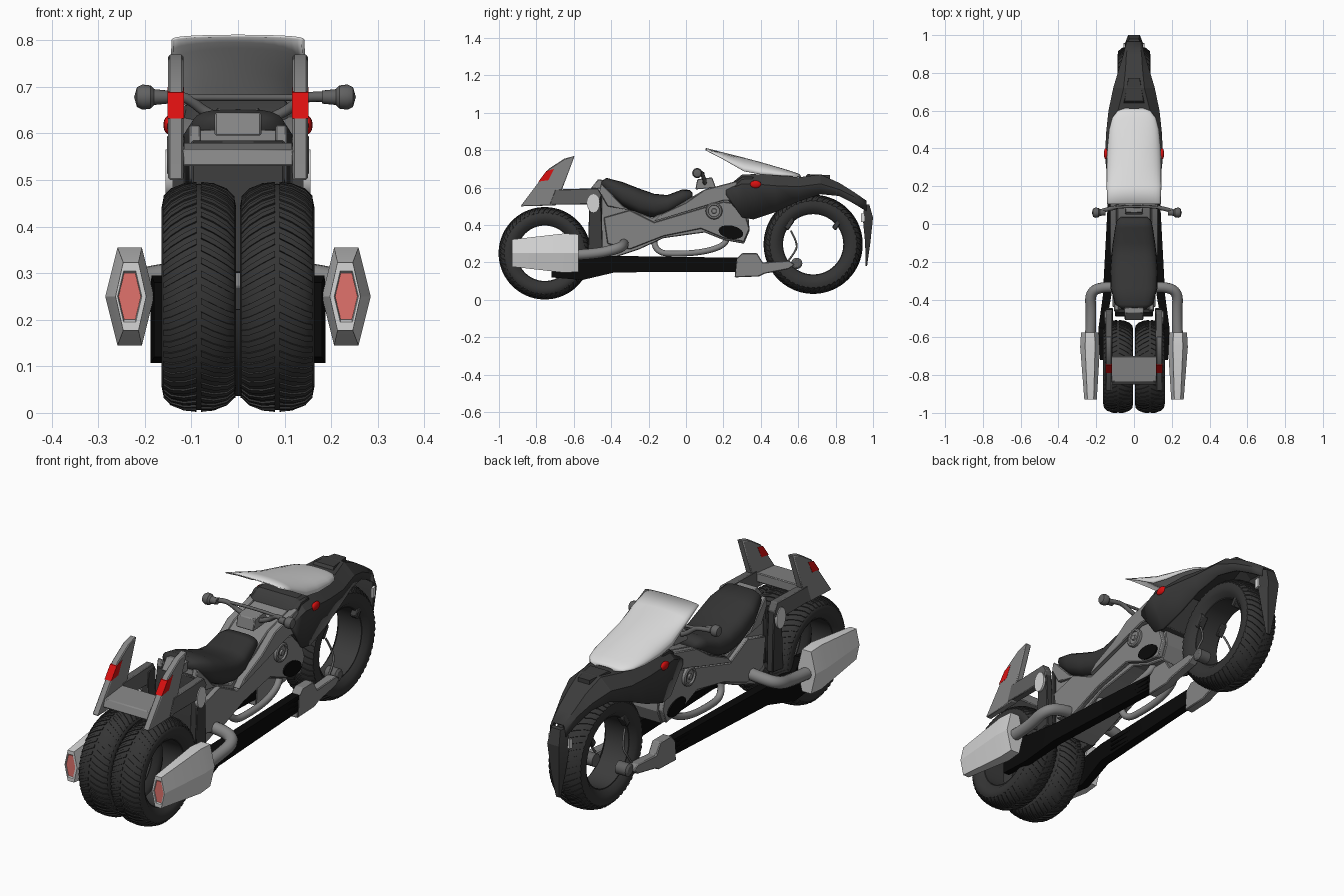
import bpy, bmesh, math
from mathutils import Vector

if "Cube" in bpy.data.objects:
    bpy.data.objects.remove(bpy.data.objects["Cube"])

def material(name, r, g=None, b=None):
    m = bpy.data.materials.new(name)
    m.diffuse_color = (r, r if g is None else g, r if b is None else b, 1)
    m.use_nodes = True
    m.node_tree.nodes["Principled BSDF"].inputs["Base Color"].default_value = m.diffuse_color
    return m

TYRE = material("tyre_black", 0.035)
FAIR = material("fairing_charcoal", 0.045)
SEAT = material("seat_dark", 0.035)
FRAME = material("frame_grey", 0.235)
DARK = material("dark_metal", 0.12)
BLACK = material("black", 0.003)
STEEL = material("muffler_silver", 0.66)
SCREEN = material("screen_pale", 0.72)
RED = material("red", 0.7, 0.005, 0.005)
LAMP = material("lamp_pink", 0.75, 0.17, 0.15)

def finish(name, bm, mat, angle=35, bevel=0):
    bmesh.ops.remove_doubles(bm, verts=bm.verts, dist=1e-5)
    bmesh.ops.recalc_face_normals(bm, faces=bm.faces)
    me = bpy.data.meshes.new(name)
    bm.to_mesh(me)
    bm.free()
    me.materials.append(mat)
    me.shade_smooth()
    me.set_sharp_from_angle(angle=math.radians(angle))
    ob = bpy.data.objects.new(name, me)
    bpy.context.collection.objects.link(ob)
    if bevel:
        b = ob.modifiers.new("bevel", 'BEVEL')
        b.width, b.segments, b.limit_method = bevel, 1, 'ANGLE'
    return ob

def skin(bm, rings, closed=True, caps=True):
    """Join rings of points into a lofted skin."""
    vs = [[bm.verts.new(p) for p in r] for r in rings]
    n = len(vs[0])
    for a, b in zip(vs, vs[1:]):
        for i in range(n if closed else n - 1):
            j = (i + 1) % n
            bm.faces.new((a[i], a[j], b[j], b[i]))
    if caps:
        bm.faces.new(vs[0])
        bm.faces.new(vs[-1])

def loft(name, rings, mat, mirror=False, closed=True, caps=True, angle=35):
    bm = bmesh.new()
    for s in ((1, -1) if mirror else (1,)):
        skin(bm, [[(s * p[0], p[1], p[2]) for p in r] for r in rings], closed, caps)
    return finish(name, bm, mat, angle)

def prism(name, pts, x0, x1, mat, mirror=True, bevel=0.004):
    """Side outline (y, z) pulled out between x0 and x1."""
    bm = bmesh.new()
    for s in ((1, -1) if mirror else (1,)):
        skin(bm, [[(s * x, y, z) for y, z in pts] for x in (x0, x1)])
    return finish(name, bm, mat, 25, bevel)

def lathe(name, prof, cy, cz, mat, mirror=False, seg=56):
    """Profile (x, radius) spun round a crosswise axis."""
    bm = bmesh.new()
    for s in ((1, -1) if mirror else (1,)):
        rings = []
        for i in range(seg + 1):
            a = 2 * math.pi * i / seg
            rings.append([(s * x, cy + r * math.cos(a), cz + r * math.sin(a)) for x, r in prof])
        skin(bm, rings, True, False)
    return finish(name, bm, mat)

def tube(name, pts, r, mat, mirror=True):
    bm = bmesh.new()
    for s in ((1, -1) if mirror else (1,)):
        cu = bpy.data.curves.new(name, 'CURVE')
        cu.dimensions, cu.bevel_depth, cu.bevel_resolution = '3D', r, 4
        cu.use_fill_caps, cu.resolution_u = True, 8
        sp = cu.splines.new('NURBS')
        sp.points.add(len(pts) - 1)
        for q, p in zip(sp.points, pts):
            q.co = (s * p[0], p[1], p[2], 1)
        sp.use_endpoint_u, sp.order_u = True, 3
        tmp = bpy.data.objects.new(name + "_tmp", cu)
        me = tmp.to_mesh()
        bm.from_mesh(me)
        tmp.to_mesh_clear()
        bpy.data.objects.remove(tmp)
    return finish(name, bm, mat, 50)

def ellipse(cy, cz, a, b, tilt=0, n=20):
    c, s = math.cos(tilt), math.sin(tilt)
    return [(cy + a * math.cos(t) * c - b * math.sin(t) * s, cz + a * math.cos(t) * s + b * math.sin(t) * c)
            for t in (2 * math.pi * i / n for i in range(n))]

# wheels: hollow tyre, chevron tread and inner rim
def wheel(name, cx, cy, cz, R, w, rin):
    half = [(0, R), (.4 * w, R - .003), (.75 * w, R - .014), (.95 * w, R - .03), (w, R - .05),
            (.93 * w, rin + .025), (.7 * w, rin + .004)]
    prof = [(cx + x, r - .004) for x, r in half] + [(cx - x, r - .004) for x, r in half[:0:-1]]
    lathe(name + "_tyre", prof, cy, cz, TYRE)
    lathe(name + "_rim", [(cx - .7 * w, rin - .004), (cx + .7 * w, rin - .004),
                          (cx + .7 * w, rin + .012), (cx - .7 * w, rin + .012)], cy, cz, FAIR)
    bm = bmesh.new()
    n = 52
    for i in range(n):
        for s in (1, -1):
            rings = []
            for f, r in ((.06, R), (.4, R - .003), (.75, R - .014), (.95, R - .03)):
                ring = []
                for da, dr in ((0, -.008), (0, 0), (.055, 0), (.055, -.008)):
                    a = 2 * math.pi * i / n + .17 * f + da + (.06 if s < 0 else 0)
                    ring.append((cx + s * f * w, cy + (r + dr) * math.cos(a), cz + (r + dr) * math.sin(a)))
                rings.append(ring)
            skin(bm, rings)
    finish(name + "_tread", bm, TYRE)

wheel("rear_wheel_right", .084, -.755, .249, .247, .08, .152)
wheel("rear_wheel_left", -.084, -.755, .249, .247, .08, .152)
wheel("front_wheel", 0, .68, .297, .265, .088, .165)

# main frame, side spars and engine covers
prism("main_frame", [(-.45, .61), (-.35, .5), (-.18, .44), (-.02, .52), (.1, .59), (.26, .63), (.33, .5),
                     (.34, .37), (.31, .30), (.2, .32), (.1, .36), (-.12, .33), (-.25, .27), (-.4, .22),
                     (-.47, .27), (-.465, .45)], -.09, .09, FRAME, False)
prism("rear_cover", [(-.49, .3), (-.485, .5), (-.47, .585), (-.45, .585), (-.45, .3)], -.1, .1, FAIR, False)
prism("upper_spar", [(-.17, .42), (-.13, .46), (0, .52), (.1, .59), (.27, .635), (.3, .53), (.2, .53)],
      .09, .128, FRAME)
prism("side_panel", [(-.44, .44), (-.3, .48), (-.17, .415), (.2, .525), (.3, .51), (.34, .38), (.31, .31),
                     (.2, .33), (.08, .38), (-.12, .34), (-.3, .27), (-.42, .3)], .09, .115, FRAME)
prism("seat_rail", [(-.455, .62), (-.43, .6), (-.34, .505), (-.3, .48), (-.42, .5), (-.465, .58)], .08, .105, FRAME)
lathe("round_cover", [(.1, 0), (.1, .045), (.128, .045), (.132, .04), (.132, .032), (.124, .03), (.124, .014),
                      (.132, .012), (.132, 0)], .15, .475, FRAME, True, 24)
prism("oval_vent", ellipse(.24, .362, .067, .035, -.2), .10, .122, BLACK, bevel=0)
tube("belly_pipe", [(.06, -.17, .32), (.08, -.17, .25), (.085, -.02, .245), (.085, .12, .26), (.07, .22, .30),
                    (.06, .22, .34)], .016, FRAME)

# seat
rings = []
for y, zt, zb, w in ((-.452, .635, .605, .06), (-.425, .652, .57, .1), (-.34, .63, .5, .124), (-.25, .595, .455, .126),
                     (-.17, .567, .44, .12), (-.1, .56, .455, .112), (-.02, .59, .505, .1), (.02, .588, .525, .09),
                     (.036, .57, .545, .07)):
    ring = []
    for i in range(20):
        c, s = math.cos(i * math.pi / 10), math.sin(i * math.pi / 10)
        ring.append((w * math.copysign(abs(c) ** .6, c), y,
                     (zt + zb) / 2 + (zt - zb) / 2 * math.copysign(abs(s) ** .75, s)))
    rings.append(ring)
loft("seat", rings, SEAT, angle=60)

# tail: arms, posts, crossbars, fins with red bands
prism("tail_arm", [(-.73, .51), (-.70, .59), (-.47, .597), (-.45, .56), (-.47, .51)], .115, .152, DARK)
prism("tail_post", [(-.525, .26), (-.515, .57), (-.46, .58), (-.45, .45), (-.445, .27)], .112, .146, FAIR)
prism("tail_post_cap", ellipse(-.495, .515, .034, .05), .14, .156, STEEL, bevel=0)
prism("seat_back_block", [(-.51, .595), (-.47, .645), (-.44, .64), (-.44, .595)], -.05, .05, FRAME, False)
prism("tail_crossbar", [(-.85, .53), (-.70, .535), (-.70, .58), (-.835, .566)], -.12, .12, FRAME, False)
prism("tail_fin", [(-.885, .5), (-.695, .505), (-.595, .77), (-.65, .755), (-.735, .7)], .117, .15, FRAME)
prism("red_band", [(-.789, .632), (-.747, .688), (-.705, .70), (-.735, .64)], .116, .151, RED, bevel=0)

# long black swingarm bars
def box_ring(y, x0, x1, z0, z1):
    return [(x0, y, z0), (x1, y, z0), (x1, y, z1), (x0, y, z1)]

loft("swingarm_bar", [box_ring(.28, .09, .13, .15, .225), box_ring(-.38, .12, .165, .147, .235),
                      box_ring(-.55, .15, .188, .107, .24), box_ring(-.6, .15, .186, .11, .295),
                      box_ring(-.72, .15, .18, .12, .28)], BLACK, True)
for k in range(3):
    prism("bar_rib_%d" % k, [(-.3, .163 + k * .022), (.26, .163 + k * .022), (.26, .17 + k * .022),
                             (-.3, .17 + k * .022)], .11, .136, BLACK, bevel=0)

# front wheel carrier, axle and brake pieces
prism("front_bracket", [(.26, .12), (.27, .22), (.3, .25), (.38, .25), (.41, .2), (.55, .21), (.58, .19),
                        (.55, .165), (.42, .14), (.39, .125)], .088, .132, FRAME)
lathe("front_axle_boss", [(.06, 0), (.06, .03), (.115, .03), (.122, .02), (.122, 0)], .592, .195, DARK, True, 16)
tube("brake_line", [(.095, .54, .2), (.1, .58, .25), (.08, .6, .3), (.07, .56, .37)], .005, DARK)
for cy in (.545, .8):
    prism("brake_pad_%d" % (cy * 100), [(cy - .02, .39), (cy + .025, .45), (cy + .035, .42), (cy, .37)],
          .04, .075, FAIR)

# exhausts: pipe, six-sided muffler, pink end lamp
def hexring(cx, y, hw, hh):
    return [(cx + hw, y, .25), (cx + hw / 2, y, .25 + hh), (cx - hw / 2, y, .25 + hh), (cx - hw, y, .25),
            (cx - hw / 2, y, .25 - hh), (cx + hw / 2, y, .25 - hh)]

loft("muffler", [hexring(.2325, -.575, .048, .1), hexring(.2325, -.65, .0525, .105), hexring(.23, -.93, .033, .073),
                 hexring(.2325, -.93, .026, .055), hexring(.2325, -.922, .024, .05)], STEEL, True, angle=15)
loft("exhaust_lamp", [hexring(.2325, -.915, .024, .05), hexring(.2325, -.926, .024, .05)], LAMP, True)
tube("exhaust_pipe", [(.232, -.6, .24), (.225, -.48, .245), (.235, -.36, .275), (.16, -.33, .295), (.08, -.335, .30)],
     .028, FRAME)

# fairing shell over the front wheel
rings = []
for y, zt, wt, zm, wm, zb, wb in ((.215, .6, .1, .585, .135, .56, .135), (.3, .67, .1, .62, .148, .44, .13),
                                  (.36, .672, .1, .62, .153, .43, .13), (.48, .668, .1, .61, .148, .47, .125),
                                  (.6, .655, .085, .605, .135, .525, .12), (.72, .67, .055, .62, .11, .565, .102),
                                  (.82, .625, .045, .59, .08, .555, .077), (.9, .575, .04, .55, .056, .515, .056),
                                  (.965, .53, .03, .51, .04, .475, .043)):
    rings.append([(-wb, y, zb), (-wm, y, zm), (-wt, y, zt), (wt, y, zt), (wm, y, zm), (wb, y, zb)])
shell = loft("front_fairing", rings, FAIR, closed=False, caps=False, angle=15)
shell.modifiers.new("thickness", 'SOLIDIFY').thickness = 0.012
prism("fairing_back", [(.2, .56), (.22, .6), (.3, .66), (.36, .66), (.36, .45), (.31, .44)], -.125, .125, FAIR, False)
loft("nose_scoop", [[(-.055, .64, .66), (.055, .64, .66), (.05, .65, .672), (-.05, .65, .672)],
                    [(-.032, .77, .64), (.032, .77, .64), (.03, .77, .667), (-.03, .77, .667)]], FAIR, angle=15)
loft("front_shield", [[(-w, b, z), (-w * .6, f, z), (w * .6, f, z), (w, b, z)] for z, b, f, w in
                      ((.51, .955, .98, .04), (.44, .945, 1.0, .052), (.3, .958, .985, .036), (.18, .96, .968, .012))],
     FAIR, angle=15)
prism("side_marker", [(.935, .415), (.935, .46), (.955, .465), (.957, .42)], .046, .056, SCREEN, bevel=0)

# red eyes
bm = bmesh.new()
for s in (1, -1):
    r = bmesh.ops.create_uvsphere(bm, u_segments=16, v_segments=10, radius=1)
    for v in r["verts"]:
        v.co = Vector((s * .149 + v.co.x * .011, .372 + v.co.y * .03, .618 + v.co.z * .02))
finish("eye_lamps", bm, RED, 60)

# arched windscreen
rings = []
for y, zr, ze, w in ((.105, .807, .799, .138), (.2, .783, .75, .14), (.31, .755, .687, .141), (.4, .731, .67, .138),
                     (.5, .702, .663, .128), (.56, .684, .66, .112), (.595, .672, .658, .085), (.61, .663, .656, .045)):
    rings.append([(w * math.sin(a), y, ze + (zr - ze) * max(math.cos(a), 0) ** .8)
                  for a in (math.pi * (i / 16 - .5) for i in range(17))])
screen = loft("windscreen", rings, SCREEN, closed=False, caps=False, angle=60)
screen.modifiers.new("thickness", 'SOLIDIFY').thickness = -0.005

# handlebars (set slightly to the right) and gauge box
prism("gauge_box", [(.05, .59), (.06, .645), (.14, .655), (.16, .6)], -.047, .047, FRAME, False)
bars = [
    tube("handlebar", [(.03, .1, .625), (.08, .1, .64), (.12, .085, .675), (.15, .08, .68), (.2, .065, .677)],
         .011, DARK),
    tube("handlebar_brace", [(-.13, .085, .677), (0, .1, .677), (.13, .085, .677)], .007, DARK, False),
    lathe("grip", [(.165, 0), (.165, .014), (.195, .017), (.203, .025), (.22, .027), (.232, .021), (.238, 0)],
          .06, .678, DARK, True, 16)]
for ob in bars:
    ob.location.x = .015
